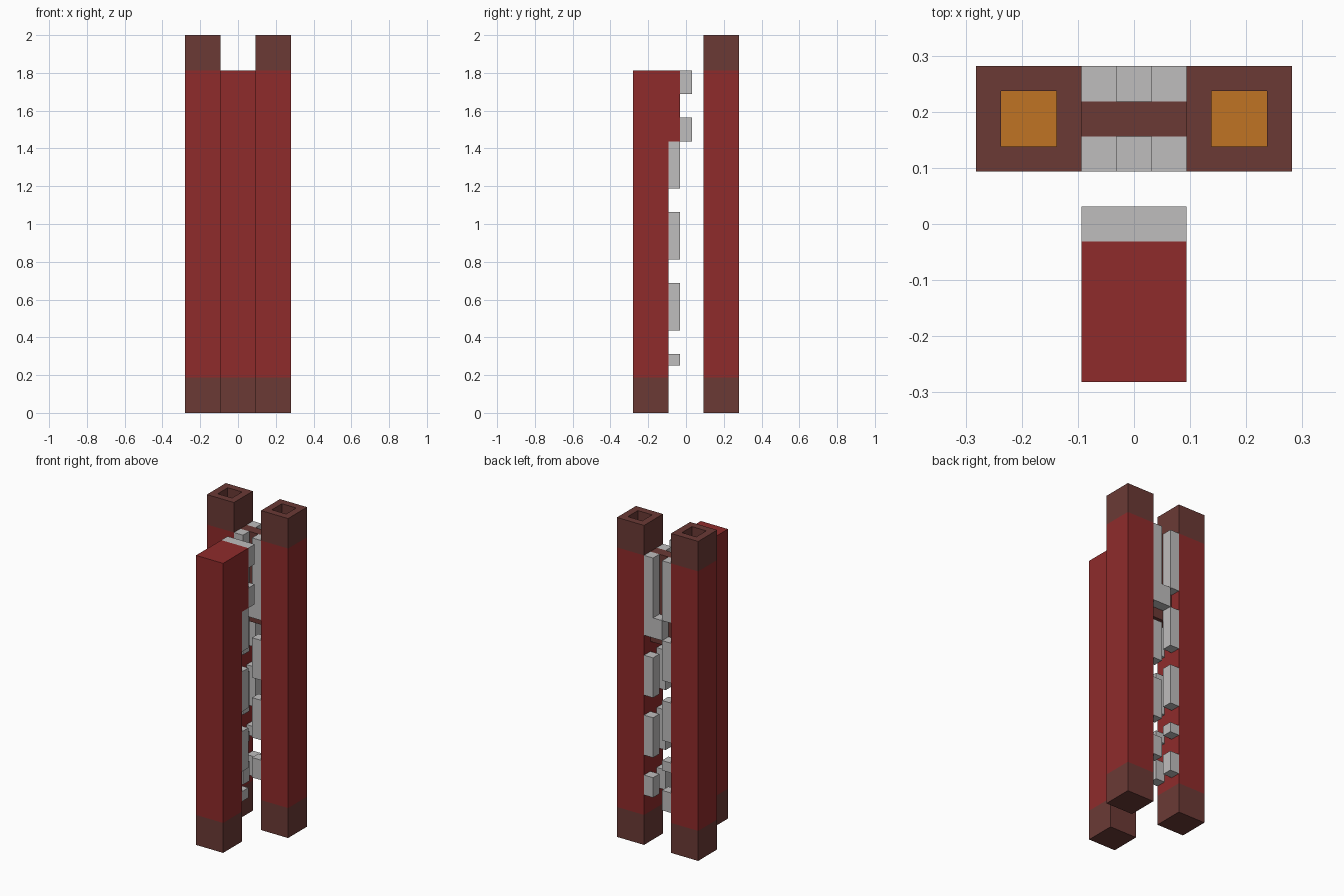
import bpy
import bmesh
from mathutils import Vector

P = 1 / 16  # grid step: every dimension is a multiple of it

cube = bpy.data.objects.get("Cube")
if cube:
    bpy.data.objects.remove(cube, do_unlink=True)


def material(name, r, g, b):
    m = bpy.data.materials.new(name)
    m.use_nodes = True
    m.diffuse_color = (r, g, b, 1)
    m.node_tree.nodes["Principled BSDF"].inputs["Base Color"].default_value = (r, g, b, 1)
    return m


RED = material("red", 0.275, 0.024, 0.024)
BROWN = material("brown", 0.147, 0.042, 0.036)
GREY = material("grey", 0.52, 0.51, 0.51)
ORANGE = material("orange", 0.527, 0.174, 0.017)


def finish(bm, name, *mats):
    bmesh.ops.recalc_face_normals(bm, faces=bm.faces)
    mesh = bpy.data.meshes.new(name)
    bm.to_mesh(mesh)
    bm.free()
    for m in mats:
        mesh.materials.append(m)
    obj = bpy.data.objects.new(name, mesh)
    bpy.context.collection.objects.link(obj)
    return obj


def prism(profile, x0, x1):
    """Side profile of (y, z) points extruded from x0 to x1."""
    bm = bmesh.new()
    face = bm.faces.new([bm.verts.new((x0 * P, y * P, z * P)) for y, z in profile])
    out = bmesh.ops.extrude_face_region(bm, geom=[face])
    verts = [v for v in out["geom"] if isinstance(v, bmesh.types.BMVert)]
    bmesh.ops.translate(bm, verts=verts, vec=((x1 - x0) * P, 0, 0))
    bmesh.ops.recalc_face_normals(bm, faces=bm.faces)
    return bm


def rect(y0, y1, z0, z1):
    return [(y0, z0), (y1, z0), (y1, z1), (y0, z1)]


def box(name, mat, x, y, z):
    return finish(prism(rect(*y, *z), *x), name, mat)


def paint_bands(bm, low, high):
    """Brown (slot 1) below low and above high, red (slot 0) between."""
    for z in (low, high):
        bmesh.ops.bisect_plane(bm, geom=bm.verts[:] + bm.edges[:] + bm.faces[:],
                               plane_co=(0, 0, z * P), plane_no=(0, 0, 1))
    for f in bm.faces:
        h = f.calc_center_median().z / P
        f.material_index = int(h < low or h > high)


# Two tall back posts with a square socket in the top
for side, x0 in (("left", 1.5), ("right", -4.5)):
    bm = prism(rect(1.5, 4.5, 0, 32), x0, x0 + 3)
    paint_bands(bm, 3, 29)
    top = max(bm.faces, key=lambda f: f.calc_center_median().z)
    bmesh.ops.inset_region(bm, faces=[top], thickness=P)
    pit = bmesh.ops.extrude_discrete_faces(bm, faces=[top])["faces"][0]
    bmesh.ops.translate(bm, verts=pit.verts[:], vec=Vector((0, 0, -P)))
    pit.material_index = 2
    finish(bm, side + "_back_post", RED, BROWN, ORANGE)

# Shorter front post, its head stepping backward
bm = prism([(-4.5, 0), (-1.5, 0), (-1.5, 23), (-.5, 23), (-.5, 29), (-4.5, 29)], -1.5, 1.5)
paint_bands(bm, 3, 30)
finish(bm, "front_post", RED, BROWN)

# Teeth on the back of the front post
for z in ((4, 5), (7, 11), (13, 17), (19, 23)):
    box("front_post_tooth", GREY, (-1.5, 1.5), (-1.5, -.5), z)
for z in ((23, 25), (27, 29)):
    box("front_head_tooth", GREY, (-1.5, 1.5), (-.5, .5), z)

# Teeth and cross bars between the back posts, in a front and a back row
left_teeth = ((5, 7), (9, 13), (15, 19), (21, 29))
right_teeth = ((4, 6), (8, 9), (11, 15), (17, 21), (23, 29))
for row, y in (("front", (1.5, 2.5)), ("back", (3.5, 4.5))):
    for z in left_teeth:
        box("left_post_tooth_" + row, GREY, (.5, 1.5), y, z)
    for z in right_teeth:
        box("right_post_tooth_" + row, GREY, (-1.5, -.5), y, z)
    box("cross_bar_" + row, GREY, (-.5, .5), y, (21, 23))

# Brown panel held between the two rows
box("middle_panel", BROWN, (-1.5, 1.5), (2.5, 3.5), (20, 29))
